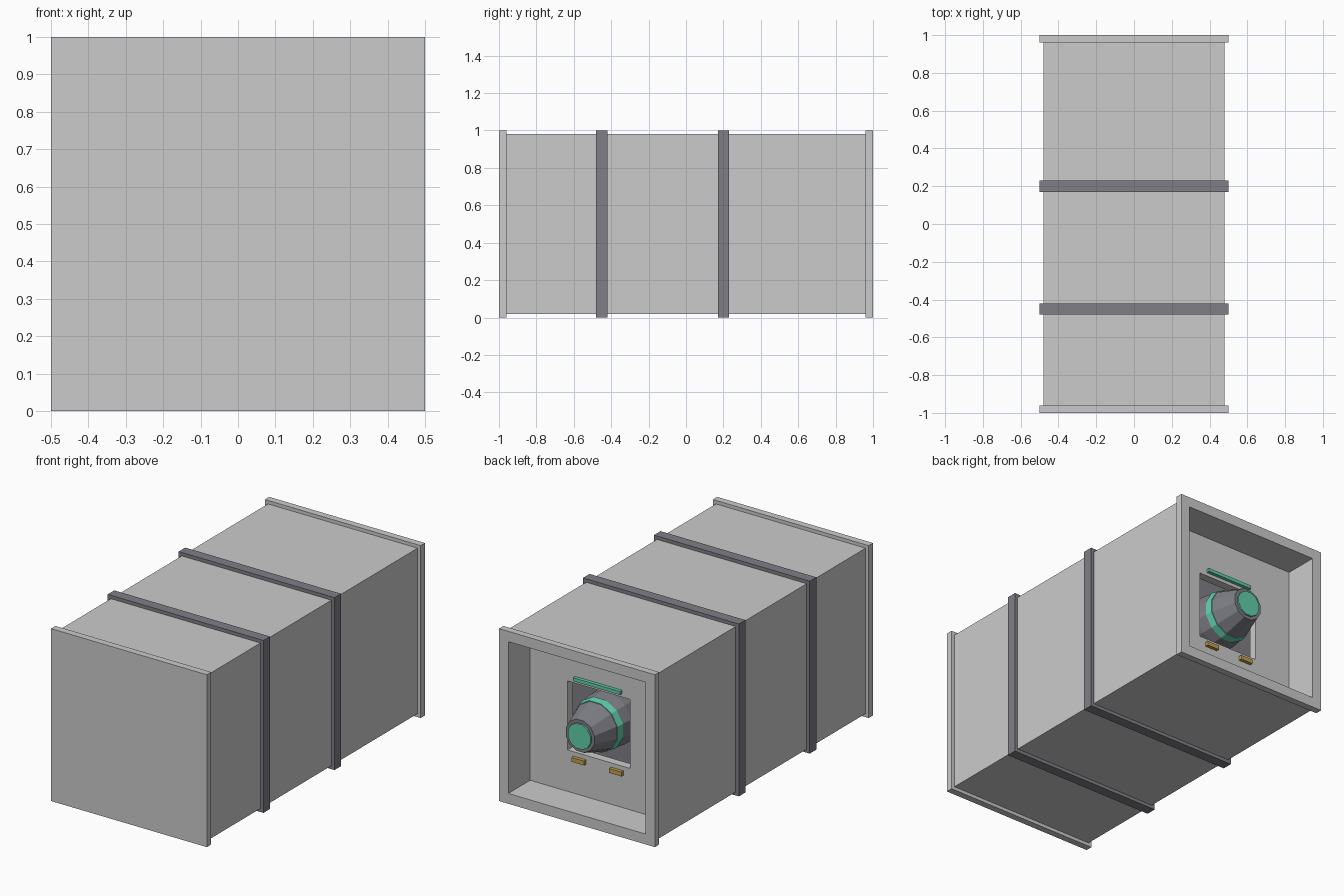
import bpy, bmesh
from math import sin, cos, pi

if "Cube" in bpy.data.objects:
    bpy.data.objects.remove(bpy.data.objects["Cube"])


def material(name, rgb):
    m = bpy.data.materials.new(name)
    m.diffuse_color = (*rgb, 1)
    m.use_nodes = True
    m.node_tree.nodes["Principled BSDF"].inputs["Base Color"].default_value = m.diffuse_color
    return m


DARK = material("dark_metal", (0.21, 0.21, 0.24))
GREEN = material("green", (0.12, 0.62, 0.40))
AMBER = material("amber", (0.55, 0.36, 0.08))


def finish(bm, name, mat):
    bmesh.ops.recalc_face_normals(bm, faces=bm.faces)
    mesh = bpy.data.meshes.new(name)
    bm.to_mesh(mesh)
    bm.free()
    ob = bpy.data.objects.new(name, mesh)
    bpy.context.collection.objects.link(ob)
    if mat:
        mesh.materials.append(mat)
    return ob


def revolve(name, profile, sides, mat=None, closed=False):
    """Sweep (y, apothem or radius) points around the long axis at z = 0.5.
    Four sides gives square sections, with the value as half width."""
    k = 2 ** 0.5 if sides == 4 else 1
    bm = bmesh.new()
    rings = []
    for y, r in profile:
        if r == 0:
            rings.append([bm.verts.new((0, y, 0.5))] * sides)
        else:
            rings.append([bm.verts.new((k * r * cos(a), y, 0.5 + k * r * sin(a)))
                          for a in (2 * pi * (i + 0.5) / sides for i in range(sides))])
    pairs = list(zip(rings, rings[1:])) + ([(rings[-1], rings[0])] if closed else [])
    for a, b in pairs:
        for i in range(sides):
            j = (i + 1) % sides
            bm.faces.new(dict.fromkeys((a[i], a[j], b[j], b[i])))
    return finish(bm, name, mat)


def box(name, lo, hi, mat=None):
    bm = bmesh.new()
    bmesh.ops.create_cube(bm, size=1)
    for v in bm.verts:
        v.co = [(l + h) / 2 + c * (h - l) for l, h, c in zip(lo, hi, v.co)]
    return finish(bm, name, mat)


# Square housing: closed front, end flanges, rear recess and square port
revolve("housing", [(-1, 0), (-1, .5), (-.96, .5), (-.96, .48), (.96, .48), (.96, .5),
                    (1, .5), (1, .44), (.8, .44), (.8, .2), (.75, .2), (.75, .44),
                    (.5, .44)], 4)
revolve("chamber_back", [(.5, .44), (.5, 0)], 4, DARK)

# Two dark straps around the housing
for label, y in (("front", -.45), ("rear", .2)):
    revolve(label + "_strap", [(y - .03, .47), (y - .03, .5), (y + .03, .5), (y + .03, .47)],
            4, DARK, closed=True)

# Tapered canister sitting in the port, with green band and end cap
revolve("canister", [(.5, 0), (.5, .15), (.56, .16), (.72, .16), (.82, .145), (.97, .095),
                     (.97, 0)], 12, DARK)
revolve("canister_band", [(.79, .14), (.79, .154), (.83, .146), (.83, .13)], 12, GREEN, closed=True)
revolve("canister_cap", [(.96, 0), (.96, .075), (.98, .075), (.98, 0)], 12, GREEN)

# Light bar above the port and two small indicators below it
box("light_bar", (-.15, .79, .72), (.15, .82, .74), GREEN)
for label, x in (("left", -.12), ("right", .12)):
    box(label + "_indicator", (x - .04, .79, .25), (x + .04, .82, .275), AMBER)
